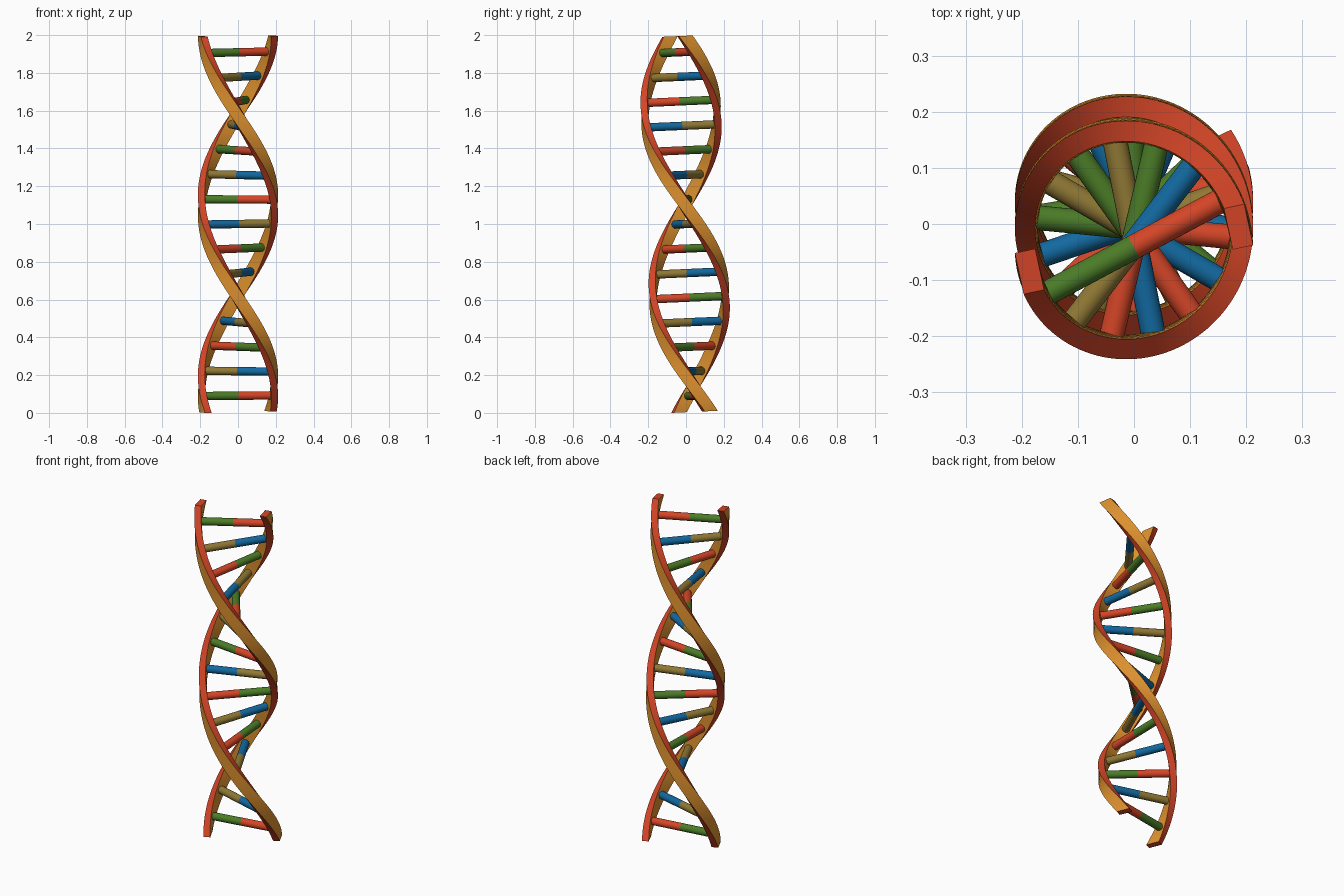
import bpy, bmesh, math
from mathutils import Matrix, Vector

if "Cube" in bpy.data.objects:
    bpy.data.objects.remove(bpy.data.objects["Cube"])

def material(name, rgb):
    m = bpy.data.materials.new(name)
    m.diffuse_color = (*rgb, 1)
    m.use_nodes = True
    m.node_tree.nodes["Principled BSDF"].inputs["Base Color"].default_value = m.diffuse_color
    return m

ORANGE = material("orange", (0.72, 0.28, 0.028))
RED = material("red", (0.66, 0.06, 0.02))
GREEN = material("green", (0.07, 0.20, 0.02))
BLUE = material("blue", (0.006, 0.14, 0.35))
OLIVE = material("olive", (0.28, 0.19, 0.035))

LENGTH = 1.991                    # along the slightly leaning axis
R_IN, R_OUT, HALF_W = 0.172, 0.209, 0.0375
LEAN = Matrix.Translation((0, 0, 1)) @ Matrix.Rotation(0.045, 4, 'X')

def twist(s):
    """Angle of the first strand at height s from the middle."""
    return math.radians(198.7 - 187.5 * s)

def finish(bm, name, mats):
    bmesh.ops.recalc_face_normals(bm, faces=bm.faces)
    bm.transform(LEAN)
    mesh = bpy.data.meshes.new(name)
    bm.to_mesh(mesh)
    bm.free()
    for m in mats:
        mesh.materials.append(m)
    ob = bpy.data.objects.new(name, mesh)
    bpy.context.collection.objects.link(ob)
    bpy.context.view_layer.objects.active = ob
    ob.select_set(True)
    bpy.ops.object.shade_smooth_by_angle(angle=math.radians(35))
    ob.select_set(False)

# Strand: rectangle swept up the axis while twisting
def strand(name, phase, steps=120):
    bm = bmesh.new()
    corners = [(R_IN, -HALF_W), (R_OUT, -HALF_W), (R_OUT, HALF_W), (R_IN, HALF_W)]
    rings = []
    for i in range(steps + 1):
        s = (i / steps - 0.5) * LENGTH
        rot = Matrix.Rotation(twist(s) + phase, 3, 'Z')
        rings.append([bm.verts.new(rot @ Vector((x, y, s))) for x, y in corners])
    for a, b in zip(rings, rings[1:]):
        for k in range(4):
            n = (k + 1) % 4
            f = bm.faces.new((a[k], a[n], b[n], b[k]))
            f.material_index = 0 if k % 2 else 1   # broad faces orange, edges red
    for cap in (rings[0], rings[-1]):
        bm.faces.new(cap).material_index = 1
    finish(bm, name, [ORANGE, RED])

strand("strand_a", 0)
strand("strand_b", math.pi)

# Rungs: two coloured half rods meeting on the axis
def half_rung(name, s, angle, mat, length=0.18, radius=0.022):
    bm = bmesh.new()
    place = (Matrix.Translation((0, 0, s)) @ Matrix.Rotation(angle, 4, 'Z')
             @ Matrix.Translation((length / 2, 0, 0)) @ Matrix.Rotation(math.pi / 2, 4, 'Y'))
    bmesh.ops.create_cone(bm, cap_ends=True, segments=24, radius1=radius,
                          radius2=radius, depth=length, matrix=place)
    finish(bm, name, [mat])

PAIRS = {"R": (RED, GREEN), "G": (GREEN, RED), "B": (BLUE, OLIVE), "O": (OLIVE, BLUE)}
for i, code in enumerate("RBGORORBGOGOGBR"):
    s = (i - 7) * 0.13
    first, second = PAIRS[code]
    half_rung(f"rung_{i + 1}_a", s, twist(s), first)
    half_rung(f"rung_{i + 1}_b", s, twist(s) + math.pi, second)
